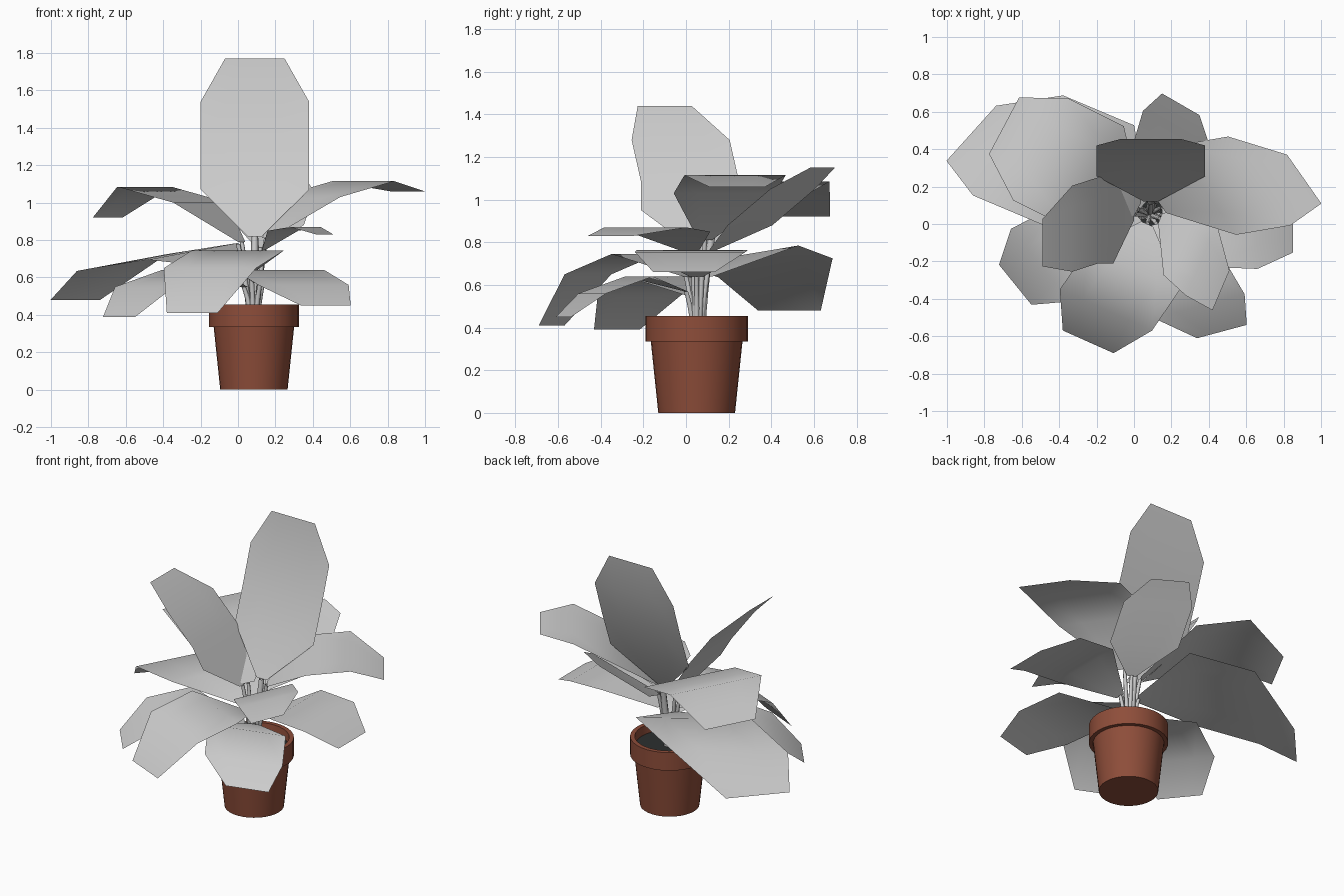
import bpy
import bmesh
import math
from mathutils import Vector

cube = bpy.data.objects.get("Cube")
if cube:
    bpy.data.objects.remove(cube, do_unlink=True)


def make_material(name, rgb):
    mat = bpy.data.materials.new(name)
    mat.use_nodes = True
    color = (*rgb, 1)
    mat.diffuse_color = color
    mat.node_tree.nodes["Principled BSDF"].inputs["Base Color"].default_value = color
    return mat


leaf_grey = make_material("leaf grey", (0.6, 0.6, 0.6))
terracotta = make_material("terracotta", (0.27, 0.075, 0.042))
soil_dark = make_material("dark soil", (0.025, 0.028, 0.028))

CENTRE = Vector((0.085, 0.05, 0))
SOIL_HEIGHT = 0.4


def finish(name, bm, material, angle):
    mesh = bpy.data.meshes.new(name)
    bm.to_mesh(mesh)
    bm.free()
    mesh.materials.append(material)
    obj = bpy.data.objects.new(name, mesh)
    bpy.context.collection.objects.link(obj)
    bpy.ops.object.select_all(action='DESELECT')
    obj.select_set(True)
    bpy.context.view_layer.objects.active = obj
    bpy.ops.object.shade_smooth_by_angle(angle=math.radians(angle))
    return obj


def bridge(bm, rings, closed):
    """Join consecutive rows of vertices with quads."""
    for low, high in zip(rings, rings[1:]):
        count = len(low)
        for i in range(count if closed else count - 1):
            j = (i + 1) % count
            bm.faces.new((low[i], low[j], high[j], high[i]))


def lathe(name, profile, material, sides=32):
    """Spin a radius/height profile about the pot axis and cap its foot."""
    bm = bmesh.new()
    rings = []
    for radius, height in profile:
        ring = []
        for i in range(sides):
            a = math.tau * i / sides
            offset = Vector((radius * math.cos(a), radius * math.sin(a), height))
            ring.append(bm.verts.new(CENTRE + offset))
        rings.append(ring)
    bridge(bm, rings, closed=True)
    bm.faces.new(list(reversed(rings[0])))
    return finish(name, bm, material, angle=30)


def stem(name, end, radius, sides=6):
    """Arching tapered tube from the soil to the foot of a leaf."""
    spread = Vector((end.x - CENTRE.x, end.y - CENTRE.y, 0))
    start = CENTRE + spread * 0.25 + Vector((0, 0, SOIL_HEIGHT - 0.02))
    middle = start.lerp(end, 0.5) - spread * 0.12 + Vector((0, 0, 0.02))
    bm = bmesh.new()
    rings = []
    steps = 5
    for s in range(steps + 1):
        t = s / steps
        point = start.lerp(middle, t).lerp(middle.lerp(end, t), t)
        r = radius * (1 - 0.3 * t)
        rings.append([bm.verts.new(point + Vector((r * math.cos(math.tau * i / sides),
                                                   r * math.sin(math.tau * i / sides), 0)))
                      for i in range(sides)])
    bridge(bm, rings, closed=True)
    finish(name, bm, leaf_grey, angle=80)


def leaf(name, turn, half_width, *centres, lift=0, stem_radius=0.016):
    """Blunt-ended blade: straight rows across a bent midline, plus its stem."""
    across = Vector((math.cos(math.radians(turn)), math.sin(math.radians(turn)), 0))
    full_rows = len(centres) - 2
    widths = [0.13] + [1] * full_rows + [0.55]
    lifts = [0] + [lift] * full_rows + [0]
    columns = (-1, -0.5, 0, 0.5, 1)
    bm = bmesh.new()
    rows = []
    for centre, width, rise in zip(centres, widths, lifts):
        rows.append([bm.verts.new(Vector(centre) + across * (c * width * half_width)
                                  + Vector((0, 0, c * rise))) for c in columns])
    bridge(bm, rows, closed=False)
    bmesh.ops.recalc_face_normals(bm, faces=bm.faces)
    bm.normal_update()
    if sum(f.normal.z for f in bm.faces) < 0:
        bmesh.ops.reverse_faces(bm, faces=bm.faces)
    finish(name, bm, leaf_grey, angle=80)
    stem(name + "_stem", Vector(centres[0]), stem_radius)


# Pot with a thick rim, open at the top
lathe("pot", [(0.18, 0), (0.215, 0.335), (0.24, 0.335), (0.24, 0.455),
              (0.212, 0.455), (0.205, 0.39)], terracotta)

# Soil disc
lathe("soil", [(0.207, SOIL_HEIGHT - 0.01), (0.207, SOIL_HEIGHT), (0.001, SOIL_HEIGHT)],
      soil_dark)

# Tall upright leaves
leaf("tall_back_leaf", 0, 0.29, (0.09, 0.12, 0.82), (0.09, 0.255, 1.07),
     (0.09, 0.34, 1.3), (0.09, 0.42, 1.54), (0.09, 0.455, 1.77), stem_radius=0.026)
leaf("tall_right_leaf", 90, 0.23, (0.0, 0.05, 0.78), (-0.11, 0.02, 0.95),
     (-0.19, 0.02, 1.08), (-0.33, -0.025, 1.28), (-0.49, -0.1, 1.44))

# Upper ring of arching leaves
leaf("upper_back_leaf", -30, 0.21, (0.12, 0.12, 0.76), (0.17, 0.3, 0.88),
     (0.23, 0.5, 1.05), (0.25, 0.64, 1.15))
leaf("upper_left_leaf", -55, 0.29, (0.15, 0.09, 0.81), (0.38, 0.18, 1.03),
     (0.67, 0.23, 1.115), (0.91, 0.24, 1.06))
leaf("upper_right_leaf", 62, 0.31, (0.02, 0.08, 0.79), (-0.2, 0.25, 1.0),
     (-0.5, 0.4, 1.085), (-0.695, 0.525, 0.922))
leaf("upper_front_leaf", 67, 0.21, (0.14, 0.03, 0.75), (0.24, -0.08, 0.85),
     (0.36, -0.19, 0.87), (0.465, -0.355, 0.83))

# Lower ring of drooping leaves
leaf("lower_back_right_leaf", 48, 0.36, (0.04, 0.09, 0.64), (-0.24, 0.26, 0.74),
     (-0.62, 0.42, 0.68), (-0.87, 0.485, 0.48), lift=0.045)
leaf("lower_front_right_leaf", -51, 0.25, (0.03, 0.03, 0.55), (-0.25, -0.09, 0.64),
     (-0.5, -0.22, 0.55), (-0.635, -0.325, 0.39))
leaf("lower_front_leaf", -24, 0.27, (0.07, 0.0, 0.64), (0.0, -0.24, 0.745),
     (-0.15, -0.46, 0.65), (-0.245, -0.63, 0.41))
leaf("lower_front_left_leaf", 15, 0.25, (0.12, 0.0, 0.57), (0.22, -0.22, 0.64),
     (0.35, -0.44, 0.56), (0.47, -0.575, 0.45))
leaf("lower_left_leaf", 90, 0.26, (0.15, 0.05, 0.64), (0.41, 0.03, 0.765),
     (0.66, 0.02, 0.755), (0.85, -0.01, 0.66))
